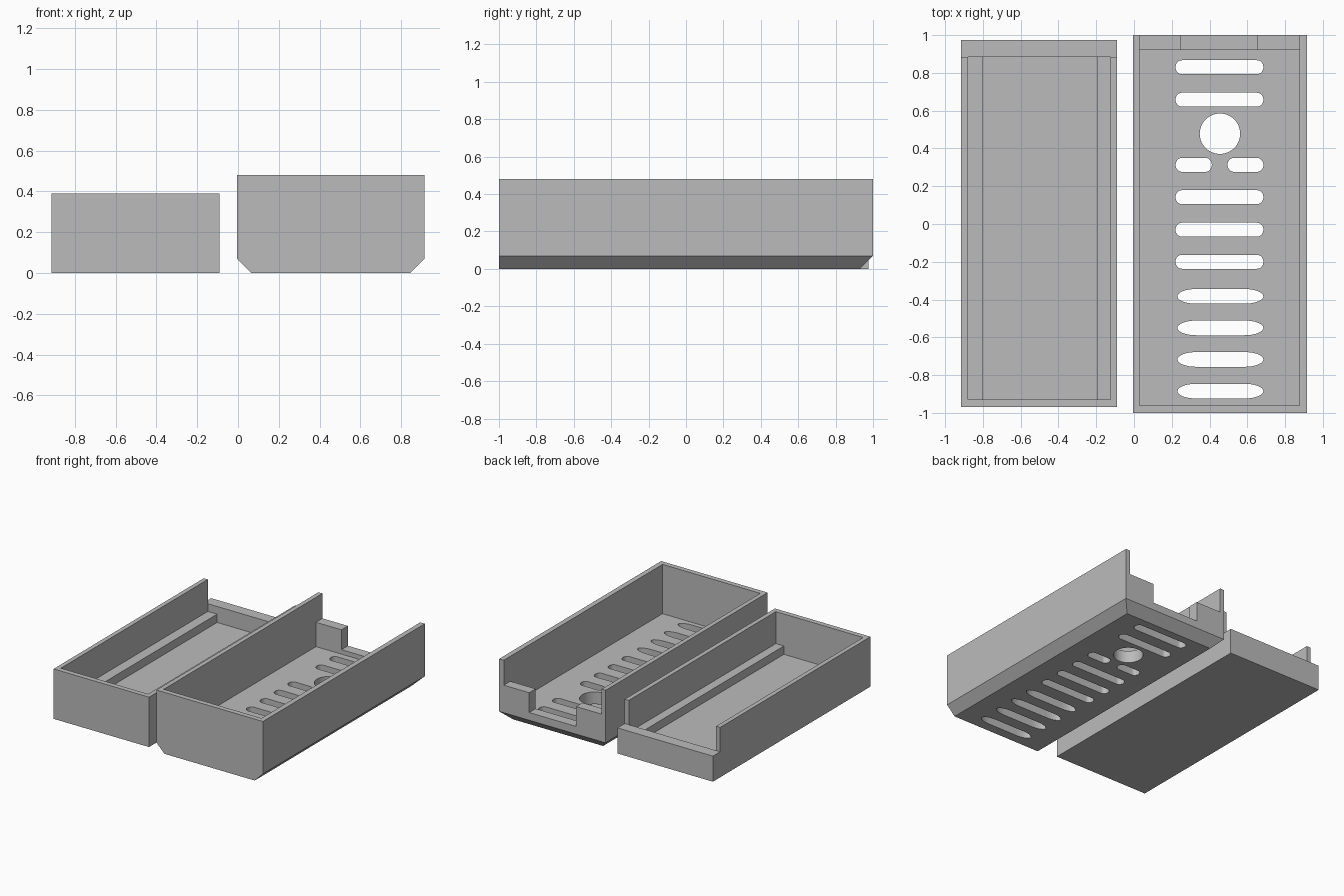
import bpy, bmesh, math

if "Cube" in bpy.data.objects:
    bpy.data.objects.remove(bpy.data.objects["Cube"])

gray = bpy.data.materials.new("plain gray")
gray.diffuse_color = (0.5, 0.5, 0.5, 1)
gray.use_nodes = True
gray.node_tree.nodes["Principled BSDF"].inputs["Base Color"].default_value = gray.diffuse_color


def prisms(name, outlines, axis, lo, hi):
    """Extrude closed 2D outlines along an axis, from lo to hi."""
    place = {"x": lambda a, b, c: (c, a, b),
             "y": lambda a, b, c: (a, c, b),
             "z": lambda a, b, c: (a, b, c)}[axis]
    bm = bmesh.new()
    for pts in outlines:
        n = len(pts)
        low = [bm.verts.new(place(a, b, lo)) for a, b in pts]
        top = [bm.verts.new(place(a, b, hi)) for a, b in pts]
        bm.faces.new(low)
        bm.faces.new(top)
        for i in range(n):
            j = (i + 1) % n
            bm.faces.new((low[i], low[j], top[j], top[i]))
    bmesh.ops.recalc_face_normals(bm, faces=bm.faces)
    mesh = bpy.data.meshes.new(name)
    bm.to_mesh(mesh)
    bm.free()
    mesh.materials.append(gray)
    obj = bpy.data.objects.new(name, mesh)
    bpy.context.collection.objects.link(obj)
    return obj


def rect(x0, x1, y0, y1):
    return [(x0, y0), (x1, y0), (x1, y1), (x0, y1)]


def slot(x0, x1, y, rx, ry, steps=16):
    """Long hole with half-ellipse ends."""
    pts = []
    for cx, start in ((x1 - rx, -math.pi / 2), (x0 + rx, math.pi / 2)):
        for i in range(steps + 1):
            t = start + math.pi * i / steps
            pts.append((cx + rx * math.cos(t), y + ry * math.sin(t)))
    return pts


def carve(obj, cutters):
    """Cut each helper out of the part, then delete the helpers."""
    bpy.context.view_layer.objects.active = obj
    obj.select_set(True)
    for c in cutters:
        c.hide_render = True
        m = obj.modifiers.new("cut", "BOOLEAN")
        m.operation = "DIFFERENCE"
        m.solver = "EXACT"
        m.object = c
        bpy.ops.object.modifier_apply(modifier=m.name)
        bpy.data.objects.remove(c)
    bpy.ops.object.shade_smooth_by_angle(angle=math.radians(30))
    obj.select_set(False)


# Shallow tray: stepped cavity with side ledges, low lip at the back
lid = prisms("shallow_tray", [rect(-0.915, -0.09, -0.97, 0.975)], "z", 0, 0.39)
cavity = prisms("tray_cavity", [[
    (-0.80, 0.075), (-0.195, 0.075), (-0.195, 0.14), (-0.125, 0.14),
    (-0.125, 1), (-0.88, 1), (-0.88, 0.14), (-0.80, 0.14)]], "y", -0.93, 0.885)
back_cut = prisms("lip_cut", [rect(-1.2, -0.05, 0.885, 1.2)], "z", 0.2, 1)
carve(lid, [cavity, back_cut])

# Deep tray: bottom bevelled on both sides and at the back
base = prisms("vented_tray", [rect(-0.005, 0.915, -1, 1)], "z", 0, 0.48)
bev = 0.07
bm = bmesh.new()
bm.from_mesh(base.data)
side_faces = [f for f in bm.faces if abs(f.normal.z) < 0.5]
bmesh.ops.bisect_plane(bm, geom=bm.verts[:] + bm.edges[:] + side_faces,
                       plane_co=(0, 0, bev), plane_no=(0, 0, 1))
for v in bm.verts:
    if v.co.z < 0.01:
        v.co.x += bev if v.co.x < 0.4 else -bev
        if v.co.y > 0:
            v.co.y -= bev
bm.to_mesh(base.data)
bm.free()

# Cavity, lowered back wall and cable notch
hollow = prisms("deep_cavity", [[
    (-0.96, 0.095), (0.92, 0.095), (0.92, 0.285), (1.2, 0.285),
    (1.2, 1), (-0.96, 1)]], "x", 0.03, 0.875)
notch = prisms("back_notch", [rect(0.25, 0.655, 0.9, 1.2)], "z", 0.13, 0.6)

# Floor vents: rounded slots, oval slots, split row and round hole
vents = [slot(0.22, 0.685, y, 0.034, 0.037) for y in (0.83, 0.658, 0.142, -0.03, -0.2)]
vents += [slot(0.23, 0.685, y, 0.1, 0.039) for y in (-0.383, -0.55, -0.717, -0.885)]
vents += [slot(a, b, 0.313, 0.034, 0.037) for a, b in ((0.22, 0.412), (0.495, 0.685))]
vents.append([(0.455 + 0.107 * math.cos(2 * math.pi * i / 48),
               0.478 + 0.107 * math.sin(2 * math.pi * i / 48)) for i in range(48)])
holes = prisms("vent_holes", vents, "z", -0.1, 0.2)
carve(base, [hollow, notch, holes])
